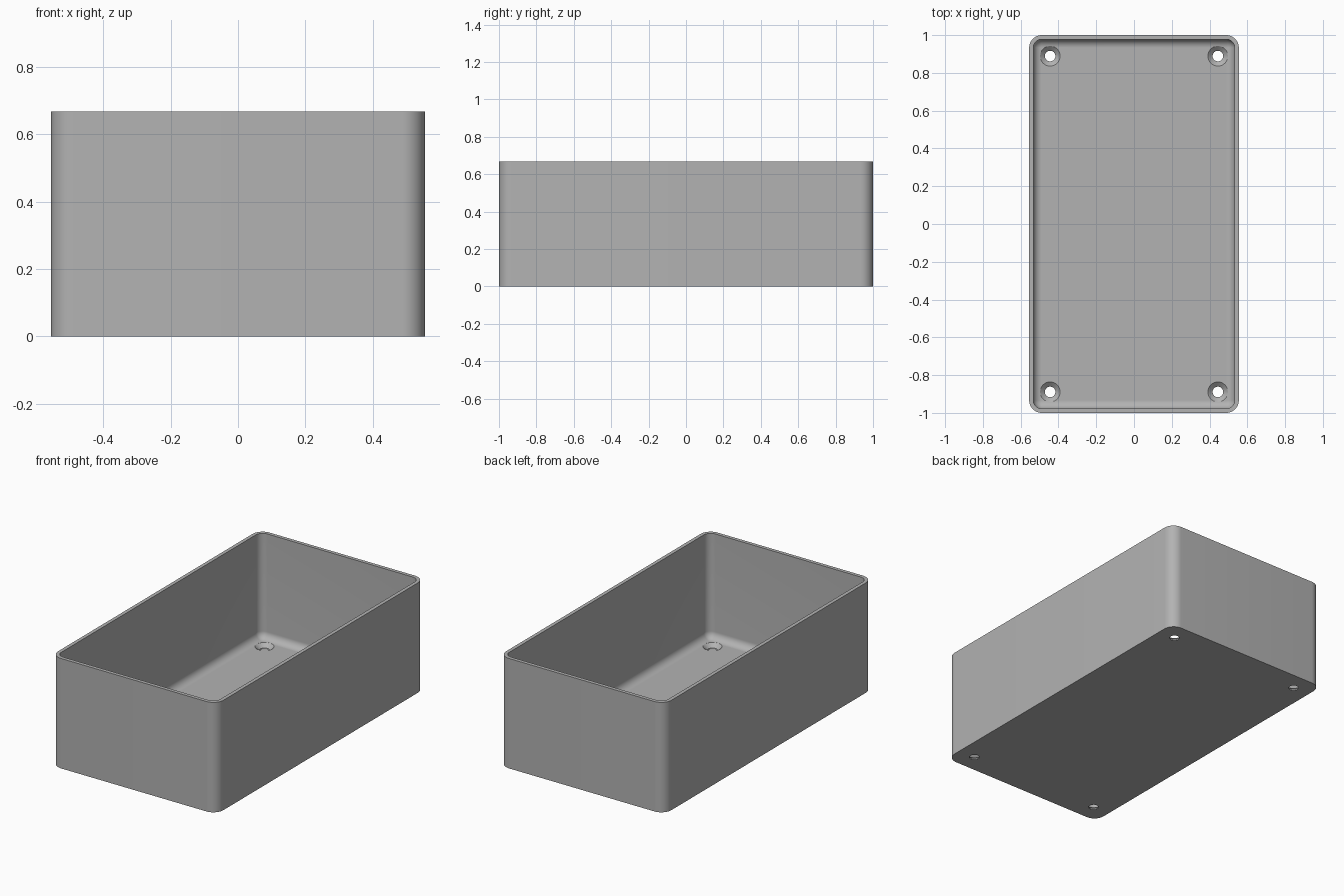
import bpy, bmesh, math

if "Cube" in bpy.data.objects:
    bpy.data.objects.remove(bpy.data.objects["Cube"])

HALF_X, HALF_Y, HEIGHT = 0.555, 1.0, 0.667
CORNER, WALL, FLOOR, FILLET = 0.067, 0.022, 0.03, 0.044
STEPS = 12

grey = bpy.data.materials.new("plain grey")
grey.use_nodes = True
colour = (0.45, 0.45, 0.45, 1)
grey.diffuse_color = colour
grey.node_tree.nodes["Principled BSDF"].inputs["Base Color"].default_value = colour


def rounded_ring(bm, inset, z):
    """Rounded rectangle, inset from the outer outline, at height z."""
    radius = max(CORNER - inset, 0)
    verts = []
    for k, (sx, sy) in enumerate([(1, 1), (-1, 1), (-1, -1), (1, -1)]):
        cx = sx * (HALF_X - inset - radius)
        cy = sy * (HALF_Y - inset - radius)
        for i in range(STEPS + 1):
            a = math.pi / 2 * (k + i / STEPS)
            verts.append(bm.verts.new((cx + radius * math.cos(a), cy + radius * math.sin(a), z)))
    return verts


def stack(name, profile):
    """Closed solid skinned through rounded rings."""
    bm = bmesh.new()
    rings = [rounded_ring(bm, *p) for p in profile]
    for low, high in zip(rings, rings[1:]):
        for i in range(len(low)):
            j = (i + 1) % len(low)
            bm.faces.new((low[i], low[j], high[j], high[i]))
    bm.faces.new(rings[0][::-1])
    bm.faces.new(rings[-1])
    bmesh.ops.remove_doubles(bm, verts=bm.verts, dist=0.0001)
    bmesh.ops.recalc_face_normals(bm, faces=bm.faces)
    mesh = bpy.data.meshes.new(name)
    bm.to_mesh(mesh)
    bm.free()
    obj = bpy.data.objects.new(name, mesh)
    bpy.context.collection.objects.link(obj)
    mesh.materials.append(grey)
    return obj


# Open box: outside up to the rim, then down the cavity and round its filleted floor
cavity = []
for i in range(STEPS + 1):
    a = math.pi / 2 * i / STEPS
    cavity.append((WALL + FILLET * (1 - math.cos(a)), FLOOR + FILLET * (1 - math.sin(a))))
box = stack("open_box", [(0, 0), (0, HEIGHT), (WALL, HEIGHT)] + cavity)
bpy.context.view_layer.objects.active = box

# Countersunk screw hole in each floor corner
HOLE, SINK = 0.028, 0.053
hole_profile = [(HOLE, -0.05), (HOLE, 0.008), (SINK, FLOOR), (SINK, 0.12)]
for sx in (-1, 1):
    for sy in (-1, 1):
        bm = bmesh.new()
        rings = []
        for r, z in hole_profile:
            ring = bmesh.ops.create_circle(bm, segments=32, radius=r)["verts"]
            for v in ring:
                v.co.x += sx * 0.444
                v.co.y += sy * 0.889
                v.co.z = z
            rings.append(ring)
        for low, high in zip(rings, rings[1:]):
            for i in range(32):
                j = (i + 1) % 32
                bm.faces.new((low[i], low[j], high[j], high[i]))
        bm.faces.new(rings[0])
        bm.faces.new(rings[-1])
        bmesh.ops.recalc_face_normals(bm, faces=bm.faces)
        mesh = bpy.data.meshes.new("screw_hole_cutter")
        bm.to_mesh(mesh)
        bm.free()
        mesh.materials.append(grey)
        cutter = bpy.data.objects.new("screw_hole_cutter", mesh)
        bpy.context.collection.objects.link(cutter)
        cutter.hide_render = True
        cut = box.modifiers.new("screw_hole", "BOOLEAN")
        cut.operation = "DIFFERENCE"
        cut.solver = "EXACT"
        cut.object = cutter
        bpy.ops.object.modifier_apply(modifier=cut.name)
        bpy.data.objects.remove(cutter)

bpy.ops.object.select_all(action="DESELECT")
box.select_set(True)
bpy.ops.object.shade_smooth_by_angle(angle=math.radians(30))
